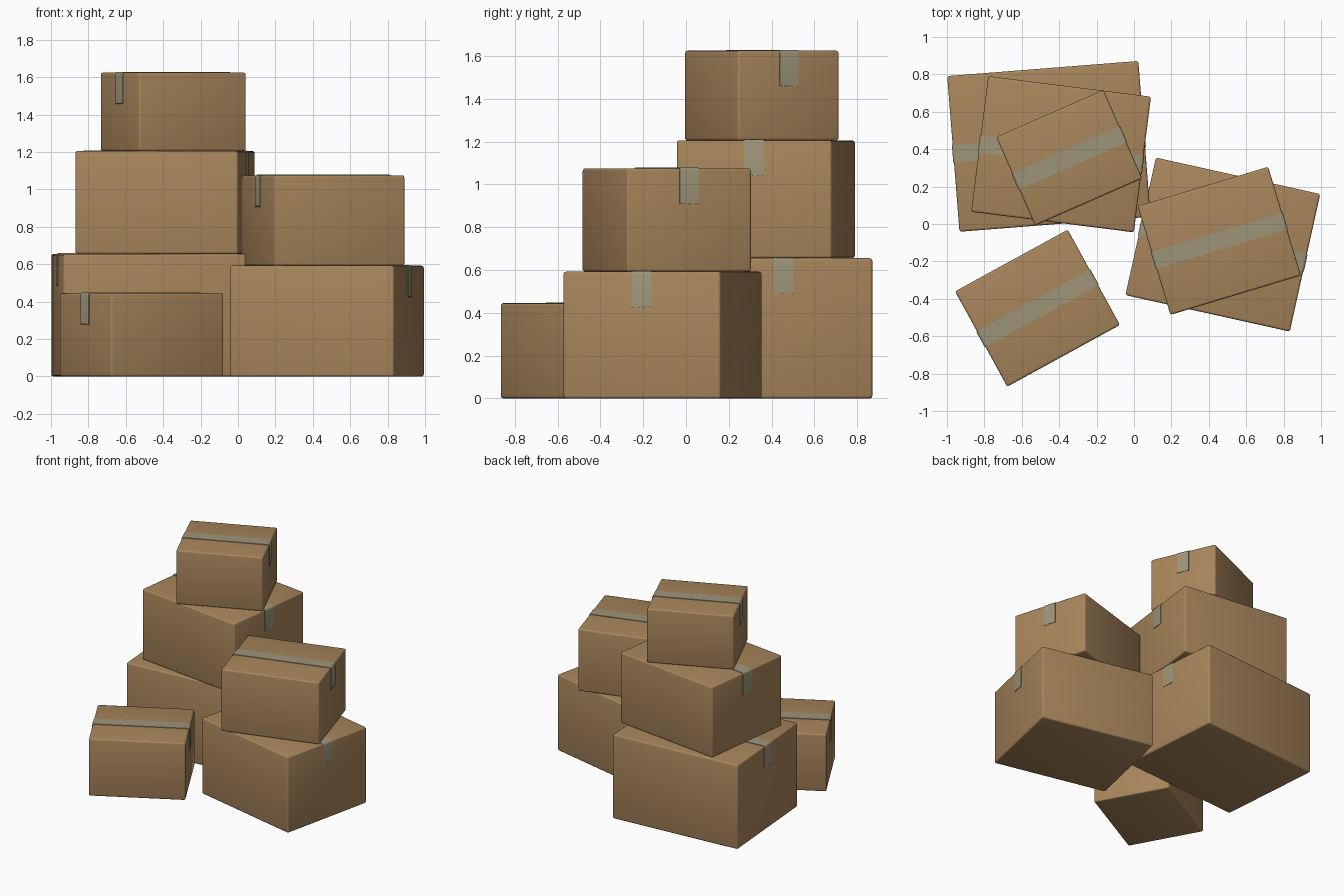
import bpy, bmesh, math

cube = bpy.data.objects.get("Cube")
if cube:
    bpy.data.objects.remove(cube, do_unlink=True)

ROUND = 0.012      # rounding of the box edges
TAPE_W = 0.094     # tape width
TAPE_T = 0.004     # tape thickness
DROP = 0.168       # how far the tape hangs over each end
TEETH = 6          # serrations on the cut ends of the tape


def material(name, rgb):
    mat = bpy.data.materials.new(name)
    mat.use_nodes = True
    colour = (*rgb, 1)
    mat.diffuse_color = colour
    bsdf = mat.node_tree.nodes["Principled BSDF"]
    bsdf.inputs["Base Color"].default_value = colour
    bsdf.inputs["Roughness"].default_value = 0.8
    return mat


cardboard = material("cardboard brown", (0.39, 0.235, 0.105))
tape_grey = material("tape grey green", (0.34, 0.30, 0.19))


def finish(bm, name, mat, location, angle):
    bmesh.ops.recalc_face_normals(bm, faces=bm.faces)
    mesh = bpy.data.meshes.new(name)
    bm.to_mesh(mesh)
    bm.free()
    mesh.materials.append(mat)
    obj = bpy.data.objects.new(name, mesh)
    bpy.context.collection.objects.link(obj)
    obj.location = location
    obj.rotation_euler.z = math.radians(angle)
    bpy.ops.object.select_all(action='DESELECT')
    obj.select_set(True)
    bpy.context.view_layer.objects.active = obj
    bpy.ops.object.shade_smooth_by_angle(angle=math.radians(40))
    return obj


def add_box(name, w, d, h, location, angle):
    # Carton with softly rounded edges
    bm = bmesh.new()
    bmesh.ops.create_cube(bm, size=1)
    for v in bm.verts:
        v.co = (v.co.x * w, v.co.y * d, (v.co.z + 0.5) * h)
    bmesh.ops.bevel(bm, geom=bm.edges[:], offset=ROUND, segments=3,
                    profile=0.5, affect='EDGES')
    finish(bm, name, cardboard, location, angle)


def tape_path(w, h, offset):
    # Half outline over one rounded end, mirrored for the other end
    r = ROUND + offset
    cx, cz = w / 2 - ROUND, h - ROUND
    half = [(cx + r, h - DROP)]
    for i in range(4):
        a = math.radians(30 * i)
        half.append((cx + r * math.cos(a), cz + r * math.sin(a)))
    return half + [(-x, z) for x, z in reversed(half)]


def add_tape(name, w, h, location, angle):
    # Strip across the lid, hanging over both ends with serrated cuts
    bm = bmesh.new()
    layers = []
    columns = 2 * TEETH + 1
    for offset in (-0.001, TAPE_T):
        path = tape_path(w, h, offset)
        rows = []
        for i, (x, z) in enumerate(path):
            end = i in (0, len(path) - 1)
            rows.append([bm.verts.new((x, TAPE_W * (j / (columns - 1) - 0.5),
                                       z + (0.006 if end and j % 2 else 0)))
                         for j in range(columns)])
        layers.append(rows)
    inner, outer = layers
    last = len(inner) - 1
    for i in range(last):
        for j in range(columns - 1):
            for rows in layers:
                bm.faces.new((rows[i][j], rows[i][j + 1],
                              rows[i + 1][j + 1], rows[i + 1][j]))
        for j in (0, columns - 1):
            bm.faces.new((inner[i][j], inner[i + 1][j],
                          outer[i + 1][j], outer[i][j]))
    for i in (0, last):
        for j in range(columns - 1):
            bm.faces.new((inner[i][j], inner[i][j + 1],
                          outer[i][j + 1], outer[i][j]))
    finish(bm, name, tape_grey, location, angle)


# name, width, depth, height, centre x, centre y, base z, turn in degrees
BOXES = [
    ("back_bottom_box", 1.025, 0.835, 0.655, -0.455, 0.415, 0, 4.5),
    ("back_middle_box", 0.877, 0.731, 0.55, -0.39, 0.373, 0.655, -7.2),
    ("back_top_box", 0.626, 0.517, 0.42, -0.346, 0.354, 1.205, 23.7),
    ("side_bottom_box", 0.90, 0.753, 0.592, 0.475, -0.11, 0, -12.5),
    ("side_top_box", 0.729, 0.607, 0.483, 0.456, -0.09, 0.592, 16.8),
    ("front_small_box", 0.687, 0.581, 0.445, -0.516, -0.45, 0, 28.7),
]

for name, w, d, h, x, y, z, turn in BOXES:
    add_box(name, w, d, h, (x, y, z), turn)
    add_tape(name + "_tape", w, h, (x, y, z), turn)
